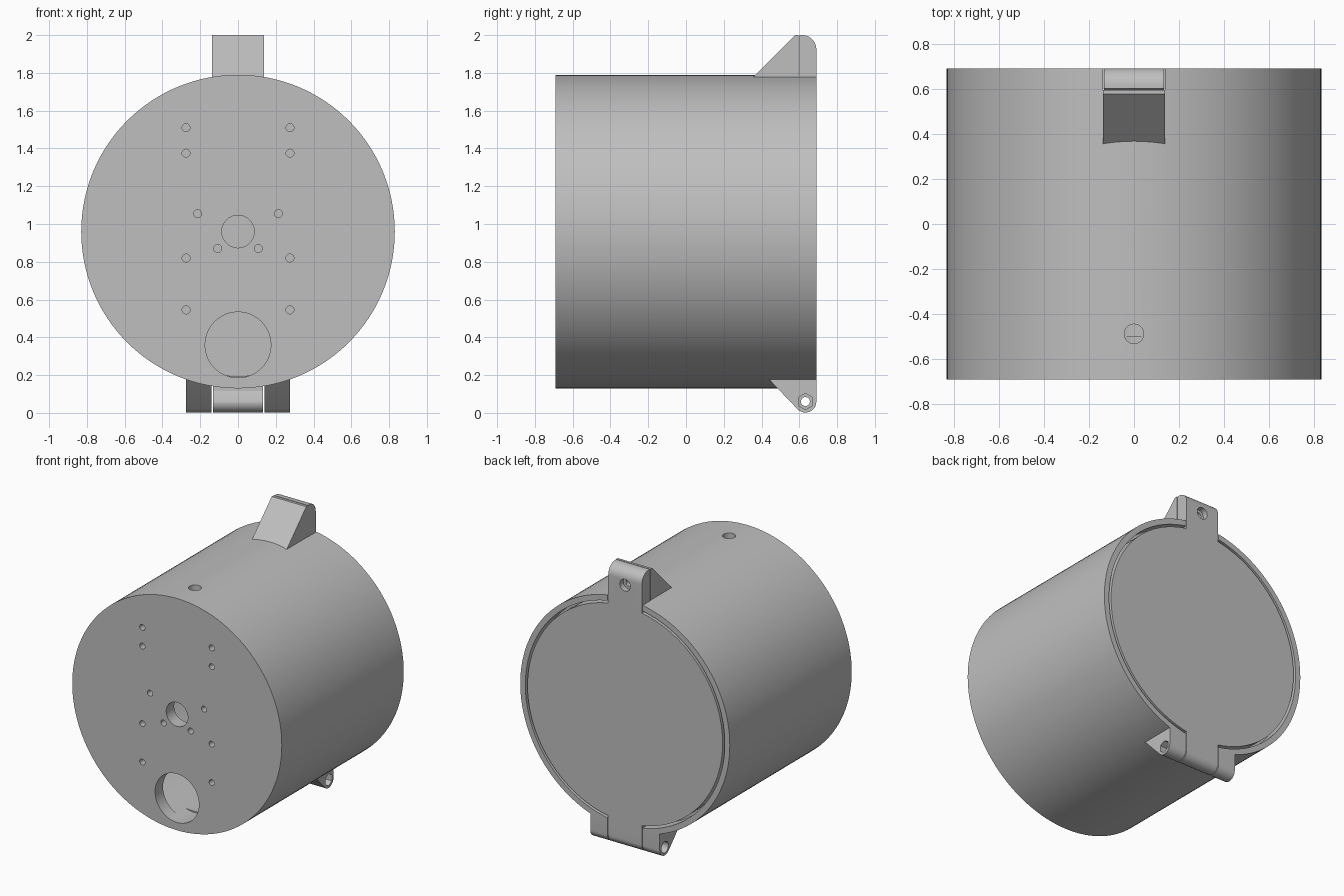
import bpy, bmesh, math

if "Cube" in bpy.data.objects:
    bpy.data.objects.remove(bpy.data.objects["Cube"])

ZC = 0.96          # height of the housing axis
R = 0.83           # housing radius
BACK = 0.69        # back plane; the front is at -BACK
PIN = (0.632, 0.06)  # hinge pin centre (y, z)

grey = bpy.data.materials.new("light grey plastic")
grey.diffuse_color = (0.52, 0.52, 0.52, 1)
grey.use_nodes = True
grey.node_tree.nodes["Principled BSDF"].inputs["Base Color"].default_value = grey.diffuse_color


def circle(cx, cy, r, n=32, phase=0.0):
    return [(cx + r * math.cos(phase + 2 * math.pi * i / n),
             cy + r * math.sin(phase + 2 * math.pi * i / n)) for i in range(n)]


def prism(name, pts, axis, a, b):
    """Extrude a 2D outline along one axis from a to b."""
    place = {'x': lambda u, v, d: (d, u, v),
             'y': lambda u, v, d: (u, d, v),
             'z': lambda u, v, d: (u, v, d)}[axis]
    bm = bmesh.new()
    low = [bm.verts.new(place(u, v, a)) for u, v in pts]
    high = [bm.verts.new(place(u, v, b)) for u, v in pts]
    bm.faces.new(low)
    bm.faces.new(high)
    for i in range(len(pts)):
        j = (i + 1) % len(pts)
        bm.faces.new((low[i], low[j], high[j], high[i]))
    bmesh.ops.recalc_face_normals(bm, faces=bm.faces[:])
    mesh = bpy.data.meshes.new(name)
    bm.to_mesh(mesh)
    bm.free()
    mesh.materials.append(grey)
    ob = bpy.data.objects.new(name, mesh)
    bpy.context.collection.objects.link(ob)
    return ob


def box(x0, x1, z0, z1):
    return [(x0, z0), (x1, z0), (x1, z1), (x0, z1)]


def cut(ob, cutters):
    """Subtract the cutters, then remove them."""
    for c in cutters:
        c.hide_render = True
        m = ob.modifiers.new("cut", 'BOOLEAN')
        m.operation = 'DIFFERENCE'
        m.solver = 'EXACT'
        m.object = c
    bpy.context.view_layer.update()
    deps = bpy.context.evaluated_depsgraph_get()
    mesh = bpy.data.meshes.new_from_object(ob.evaluated_get(deps))
    ob.modifiers.clear()
    ob.data = mesh
    for c in cutters:
        bpy.data.objects.remove(c)


parts = []

# Housing: hollow drum with a shouldered opening at the back
housing = prism("housing", circle(0, ZC, R, 128), 'y', -BACK, BACK)
cutters = [
    prism("cavity", circle(0, ZC, 0.765, 128), 'y', -0.60, 0.65),
    prism("lid_seat", circle(0, ZC, 0.79, 128), 'y', 0.59, 0.8),
    prism("top_slot", box(-0.139, 0.139, 1.6, 2.1), 'y', 0.595, 0.8),
    prism("bottom_slot", box(-0.139, 0.139, -0.1, 0.4), 'y', 0.595, 0.8),
    prism("shaft_hole", circle(0, ZC, 0.086, 48), 'y', -0.8, -0.5),
    prism("cable_hole", circle(0, 0.36, 0.174, 64), 'y', -0.8, -0.5),
    prism("top_hole", circle(0, -0.487, 0.043), 'z', 1.6, 1.9),
]
# Screw holes in the front wall, mirrored left and right
for x, z in [(0.275, 1.51), (0.275, 1.375), (0.214, 1.055),
             (0.108, 0.87), (0.275, 0.82), (0.275, 0.545)]:
    for s in (-1, 1):
        cutters.append(prism("screw_hole", circle(s * x, z, 0.021, 24),
                             'y', -0.8, -0.5))
cut(housing, cutters)
parts.append(housing)

# Latch bracket: wedge on top of the housing with a blind screw hole
bracket = prism("latch_bracket", [(0.345, 1.768), (0.595, 1.768),
                                  (0.595, 2.0), (0.577, 2.0)],
                'x', -0.137, 0.137)
cut(bracket, [prism("latch_hole", circle(0, 1.885, 0.022, 24), 'y', 0.52, 0.7)])
parts.append(bracket)

# Hinge ears: wedges with a rounded nose, hex recess right, round recess left
y, z = PIN
r = 0.058
nose = [(y + r * math.cos(t), z - r * math.sin(t))
        for t in [math.radians(135) * i / 12 for i in range(13)]]
for s, side in ((1, "right"), (-1, "left")):
    ear = prism("hinge_ear_" + side, [(0.437, 0.18), (BACK, 0.18)] + nose,
                'x', s * 0.139, s * 0.275)
    recess = circle(y, z, 0.043, 6, math.pi / 6) if s > 0 else circle(y, z, 0.04)
    cut(ear, [prism("pin_hole", circle(y, z, 0.024, 24), 'x', -0.4, 0.4),
              prism("recess", recess, 'x', s * 0.225, s * 0.4)])
    parts.append(ear)

# Lid: disc with latch tab above and hinge tab below, in one outline
w, rl = 0.133, 0.773
a0 = math.asin(w / rl)
arc = [(rl * math.sin(t), ZC + rl * math.cos(t))
       for t in [a0 + (math.pi - 2 * a0) * i / 56 for i in range(57)]]
outline = ([(w, 2.0)] + arc + [(w, 0.09), (-w, 0.09)]
           + [(-u, v) for u, v in reversed(arc)] + [(-w, 2.0)])
lid = prism("lid", outline, 'y', 0.60, BACK)
bm = bmesh.new()
bm.from_mesh(lid.data)
edge = [e for e in bm.edges
        if all(v.co.z > 1.99 and v.co.y > 0.68 for v in e.verts)]
bmesh.ops.bevel(bm, geom=edge, offset=0.075, segments=10, profile=0.5,
                affect='EDGES')
bm.to_mesh(lid.data)
bm.free()
cut(lid, [prism("latch_hole", circle(0, 1.885, 0.022, 24), 'y', 0.5, 0.8),
          prism("counterbore", circle(0, 1.885, 0.042), 'y', 0.65, 0.8)])
parts.append(lid)

# Hinge knuckle: rounded end of the lid's lower tab, with the pin hole
end = [(y + r * math.cos(t), z - r * math.sin(t))
       for t in [math.pi * i / 20 for i in range(21)]]
knuckle = prism("lid_hinge_knuckle",
                end + [(0.60, 0.115), (BACK, 0.115)], 'x', -w, w)
cut(knuckle, [prism("pin_hole", circle(y, z, 0.024, 24), 'x', -0.4, 0.4)])
parts.append(knuckle)

# Smooth the round walls, keep the rims sharp
bpy.ops.object.select_all(action='DESELECT')
for ob in parts:
    ob.select_set(True)
bpy.context.view_layer.objects.active = housing
bpy.ops.object.shade_smooth_by_angle(angle=math.radians(30))
